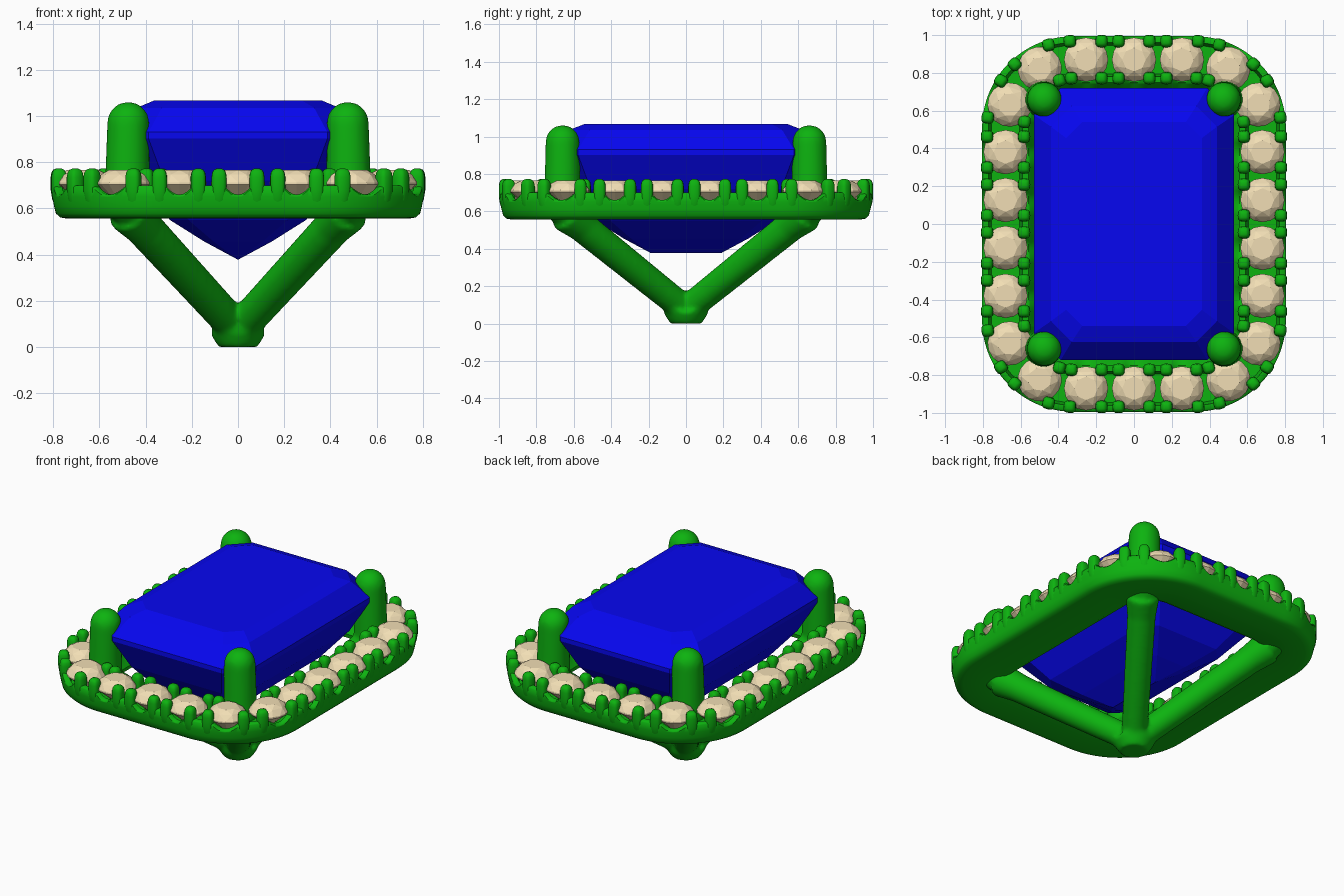
import bpy, bmesh
from math import sin, cos, pi, copysign
from mathutils import Vector, Matrix

if "Cube" in bpy.data.objects:
    bpy.data.objects.remove(bpy.data.objects["Cube"])


def material(name, rgb):
    m = bpy.data.materials.new(name)
    m.diffuse_color = (*rgb, 1)
    m.use_nodes = True
    m.node_tree.nodes["Principled BSDF"].inputs["Base Color"].default_value = m.diffuse_color
    return m


GREEN = material("green_metal", (0.004, 0.45, 0.005))
BLUE = material("blue_gem", (0.002, 0.002, 0.88))
CREAM = material("cream_gem", (0.88, 0.73, 0.46))


def finish(bm, name, mat, smooth=None):
    bmesh.ops.recalc_face_normals(bm, faces=bm.faces)
    me = bpy.data.meshes.new(name)
    bm.to_mesh(me)
    bm.free()
    me.materials.append(mat)
    ob = bpy.data.objects.new(name, me)
    bpy.context.collection.objects.link(ob)
    if smooth:
        bpy.ops.object.select_all(action='DESELECT')
        ob.select_set(True)
        bpy.context.view_layer.objects.active = ob
        bpy.ops.object.shade_smooth_by_angle(angle=smooth)
    return ob


def loft(bm, rings, closed=False):
    """Skin a list of equal-length point rings; cap the ends unless closed."""
    vs = [[bm.verts.new(p) for p in r] for r in rings]
    n = len(vs[0])
    for i in range(len(vs) if closed else len(vs) - 1):
        a, b = vs[i], vs[(i + 1) % len(vs)]
        for j in range(n):
            k = (j + 1) % n
            bm.faces.new((a[j], a[k], b[k], b[j]))
    if not closed:
        bm.faces.new(vs[0])
        bm.faces.new(vs[-1])


def hull(bm, pts):
    """Faceted gem as a convex hull of its corner points."""
    vs = [bm.verts.new(p) for p in pts]
    bmesh.ops.convex_hull(bm, input=vs)


# Halo centreline: rounded rectangle, straight halves A and B, corner radius R
A, B, R, COUNT = 0.32, 0.51, 0.36, 22
QUARTER = A + B + R * pi / 2
PERIM = 4 * QUARTER
STEP = PERIM / COUNT


def path(s):
    """Position and outward normal at distance s, starting at front middle."""
    s %= PERIM
    if s > PERIM / 2:
        p, n = path(s - PERIM / 2)
        return -p, -n
    t = min(s, PERIM / 2 - s)
    ang = min(max((t - A) / R, 0), pi / 2)
    n = Vector((sin(ang), -cos(ang), 0))
    p = Vector((min(t, A), -B + max(0, t - A - R * pi / 2), 0)) + n * R
    if s > QUARTER:
        p.y, n.y = -p.y, -n.y
    return p, n


def rim_height(s):
    """Rim has a rounded notch beside each small gem."""
    d = abs((s + STEP / 2) % STEP - STEP / 2)
    t = min(d / 0.06, 1)
    return 0.66 + 0.04 * t * t


# Halo band, its lower inner edge reaching in below the centre gem
bm = bmesh.new()
rings = []
for i in range(COUNT * 16):
    s = PERIM * i / (COUNT * 16)
    p, n = path(s)
    h = rim_height(s)
    prof = [(-0.165, 0.63), (-0.19, 0.595), (-0.185, 0.57), (-0.16, 0.557),
            (0.06, 0.556), (0.09, 0.561), (0.108, 0.578), (0.116, 0.61),
            (0.124, 0.65), (0.124, h - 0.008), (0.116, h), (0.09, h), (0.075, 0.635),
            (-0.075, 0.635), (-0.09, h), (-0.122, h), (-0.13, h - 0.01)]
    rings.append([p + n * o + Vector((0, 0, z)) for o, z in prof])
loft(bm, rings, closed=True)
finish(bm, "halo_band", GREEN, 0.8)


def sq(v):
    """Push a sine towards a box shape for rounded-square sections."""
    return copysign(abs(v) ** 0.65, v)


# Bead prongs: two outer and two inner between neighbouring small gems
bm = bmesh.new()
for i in range(COUNT):
    for ds in (-0.045, 0.045):
        for off in (-0.098, 0.098):
            # space the beads by their own arc so corners stay even
            p, n = path((i + 0.5) * STEP + ds)
            tan = Vector((-n.y, n.x, 0))
            rings = []
            for z, r, lean in ((0.60, 0.7, -0.012), (0.64, 0.92, -0.004), (0.68, 1, 0),
                               (0.735, 1, 0), (0.755, 0.9, 0), (0.767, 0.68, 0),
                               (0.772, 0.35, 0)):
                c = p + n * (off + copysign(lean, -off) * -copysign(1, lean))
                rings.append([c + tan * (0.033 * r * sq(cos(a * pi / 8)))
                              + n * (0.033 * r * sq(sin(a * pi / 8)))
                              + Vector((0, 0, z)) for a in range(16)])
            loft(bm, rings)
finish(bm, "halo_beads", GREEN, 1.0)

# Small round gems around the halo
bm = bmesh.new()
for i in range(COUNT):
    p, n = path(i * STEP)
    tan = Vector((-n.y, n.x, 0))
    pts = [p + Vector((0, 0, 0.60))]
    for r, z, turn, cnt in ((0.117, 0.703, 0, 16), (0.117, 0.713, 0, 16),
                            (0.095, 0.746, 0.5, 8), (0.062, 0.766, 0, 8)):
        for k in range(cnt):
            a = 2 * pi * (k + turn) / cnt
            pts.append(p + tan * (r * cos(a)) + n * (r * sin(a)) + Vector((0, 0, z)))
    hull(bm, pts)
finish(bm, "halo_gems", CREAM)

# Step-cut centre gem: (half x, half y, corner cut, z)
bm = bmesh.new()
pts = []
for x, y, c, z in ((0.36, 0.54, 0.085, 1.068), (0.44, 0.625, 0.11, 1.035),
                   (0.53, 0.72, 0.143, 0.93), (0.53, 0.72, 0.143, 0.902),
                   (0.435, 0.625, 0.115, 0.72), (0.295, 0.485, 0.08, 0.55),
                   (0.145, 0.335, 0.04, 0.456), (0, 0.19, 0, 0.378)):
    for sx in (-1, 1):
        for sy in (-1, 1):
            pts += [(sx * (x - c), sy * y, z), (sx * x, sy * (y - c), z)]
pts = list(dict.fromkeys(pts))
hull(bm, pts)
bmesh.ops.dissolve_limit(bm, angle_limit=0.01, verts=bm.verts, edges=bm.edges)
finish(bm, "centre_gem", BLUE)


# Basket: four corner prongs with arms meeting at the bottom, fused by remesh
def ball(bm, c, r):
    bmesh.ops.create_uvsphere(bm, u_segments=24, v_segments=16, radius=r,
                              matrix=Matrix.Translation(c))


def rod(bm, p, q, r1, r2):
    p, q = Vector(p), Vector(q)
    d = q - p
    m = Matrix.Translation((p + q) / 2) @ d.to_track_quat('Z', 'Y').to_matrix().to_4x4()
    bmesh.ops.create_cone(bm, cap_ends=True, segments=24, radius1=r1, radius2=r2,
                          depth=d.length, matrix=m)


bm = bmesh.new()
for sx in (-1, 1):
    for sy in (-1, 1):
        top = (sx * 0.475, sy * 0.66, 0.97)
        base = (sx * 0.48, sy * 0.66, 0.63)
        hip = (sx * 0.475, sy * 0.645, 0.59)
        rod(bm, base, top, 0.099, 0.092)
        ball(bm, top, 0.092)
        ball(bm, base, 0.1)
        rod(bm, (0, 0, 0.072), hip, 0.075, 0.085)
        # flare where the arm meets the halo
        rod(bm, Vector(hip) * 0.8 + Vector((0, 0, 0.018)), hip, 0.078, 0.1)
ball(bm, (0, 0, 0.085), 0.085)
rod(bm, (0, 0, 0), (0, 0, 0.065), 0.085, 0.125)
basket = finish(bm, "prong_basket", GREEN)
rem = basket.modifiers.new("fuse", 'REMESH')
rem.mode = 'VOXEL'
rem.voxel_size = 0.014
rem.use_smooth_shade = True
sm = basket.modifiers.new("soften", 'SMOOTH')
sm.factor = 0.5
sm.iterations = 8
